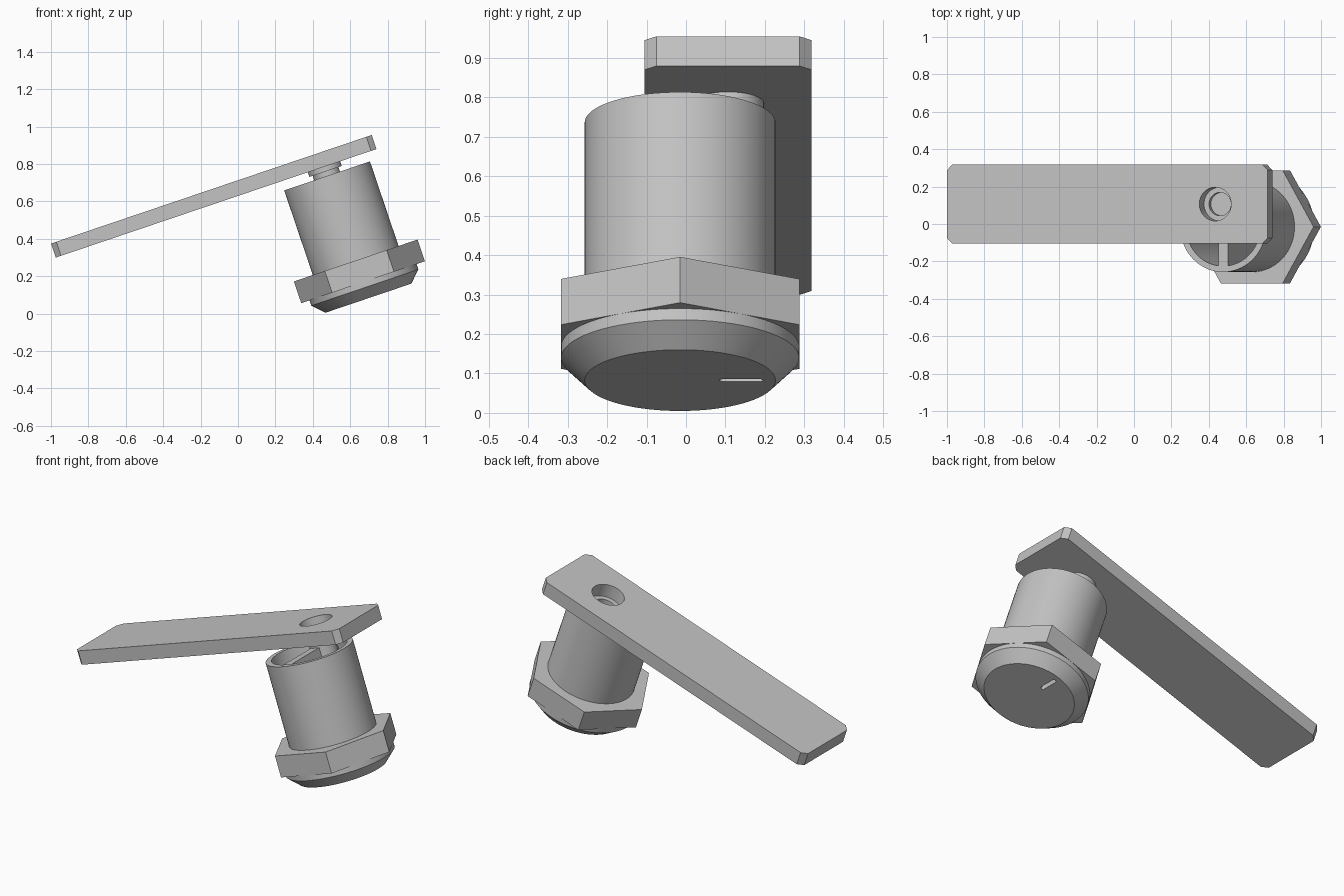
import bpy, bmesh, math
from mathutils import Matrix, Vector

cube = bpy.data.objects.get("Cube")
if cube:
    bpy.data.objects.remove(cube, do_unlink=True)

grey = bpy.data.materials.new("steel_grey")
grey.use_nodes = True
colour = (0.55, 0.55, 0.55, 1)
grey.diffuse_color = colour
grey.node_tree.nodes["Principled BSDF"].inputs["Base Color"].default_value = colour

# Lock axis is the local z axis, leaning over about y
FRAME = Matrix.Translation((0.6975, -0.015, 0.0825)) @ Matrix.Rotation(math.radians(-18.7), 4, 'Y')
POST_Y = 0.1215


def finish(name, bm, smooth=True):
    bmesh.ops.recalc_face_normals(bm, faces=bm.faces)
    mesh = bpy.data.meshes.new(name)
    bm.to_mesh(mesh)
    bm.free()
    mesh.materials.append(grey)
    ob = bpy.data.objects.new(name, mesh)
    bpy.context.collection.objects.link(ob)
    ob.matrix_world = FRAME
    if smooth:
        smooth_edges(ob)
    return ob


def smooth_edges(ob):
    bpy.ops.object.select_all(action='DESELECT')
    ob.select_set(True)
    bpy.context.view_layer.objects.active = ob
    bpy.ops.object.shade_smooth_by_angle(angle=math.radians(25))


def lathe(name, profile, y=0, steps=72):
    bm = bmesh.new()
    verts = [bm.verts.new((r, y, z)) for r, z in profile]
    edges = [bm.edges.new(pair) for pair in zip(verts, verts[1:])]
    bmesh.ops.spin(bm, geom=verts + edges, cent=(0, y, 0), axis=(0, 0, 1),
                   angle=math.tau, steps=steps, use_merge=True)
    bmesh.ops.remove_doubles(bm, verts=bm.verts, dist=1e-5)
    return finish(name, bm)


def prism(name, outline, z0, z1, smooth=False):
    bm = bmesh.new()
    face = bm.faces.new([bm.verts.new((x, y, z0)) for x, y in outline])
    top = bmesh.ops.extrude_face_region(bm, geom=[face])
    moved = [v for v in top["geom"] if isinstance(v, bmesh.types.BMVert)]
    bmesh.ops.translate(bm, verts=moved, vec=Vector((0, 0, z1 - z0)))
    return finish(name, bm, smooth)


def ring(radius, count, y=0):
    return [(radius * math.cos(math.tau * i / count), y + radius * math.sin(math.tau * i / count))
            for i in range(count)]


def cut(ob, cutter):
    mod = ob.modifiers.new("cut", 'BOOLEAN')
    mod.operation = 'DIFFERENCE'
    mod.solver = 'EXACT'
    mod.object = cutter
    bpy.context.view_layer.update()
    bpy.context.view_layer.objects.active = ob
    bpy.ops.object.modifier_apply(modifier=mod.name)
    bpy.data.objects.remove(cutter, do_unlink=True)
    smooth_edges(ob)


# Hollow barrel with chamfered head
barrel = lathe("barrel", [(0, 0), (0.242, 0), (0.302, 0.06), (0.302, 0.09), (0.242, 0.09),
                          (0.242, 0.69), (0.21, 0.69), (0.21, 0.1), (0, 0.1)])

# Key slot in the head, with rounded ends
half, r = 0.046, 0.01
slot = [(r * math.cos(math.pi * i / 8), 0.155 + (half if i <= 8 else -half) + r * math.sin(math.pi * i / 8))
        for i in range(17)]
slot.insert(9, (-r, 0.155 - half))
cut(barrel, prism("slot_cutter", slot, -0.05, 0.06))

# Divider wall inside the barrel
t, d = 0.0275, 0.215
prism("divider", [(-t, -d), (t, -d), (t, d), (-t, d)], 0.095, 0.688)

# Hexagonal nut
prism("hex_nut", ring(0.349, 6), 0.09, 0.2125)

# Stepped post with a shallow recess under the arm
lathe("post", [(0, 0.62), (0.073, 0.62), (0.073, 0.715), (0.091, 0.715), (0.091, 0.742),
               (0.062, 0.742), (0.062, 0.71), (0, 0.71)], POST_Y, 48)

# Flat arm with clipped corners and a round hole
x0, x1, w, c = -1.514, 0.296, 0.2115, 0.03
outline = [(x0 + c, -w), (x1 - c, -w), (x1, c - w), (x1, w - c),
           (x1 - c, w), (x0 + c, w), (x0, w - c), (x0, c - w)]
arm = prism("arm", [(x, y + POST_Y) for x, y in outline], 0.7415, 0.8207)
cut(arm, prism("hole_cutter", ring(0.09, 48, POST_Y), 0.7, 0.9))
